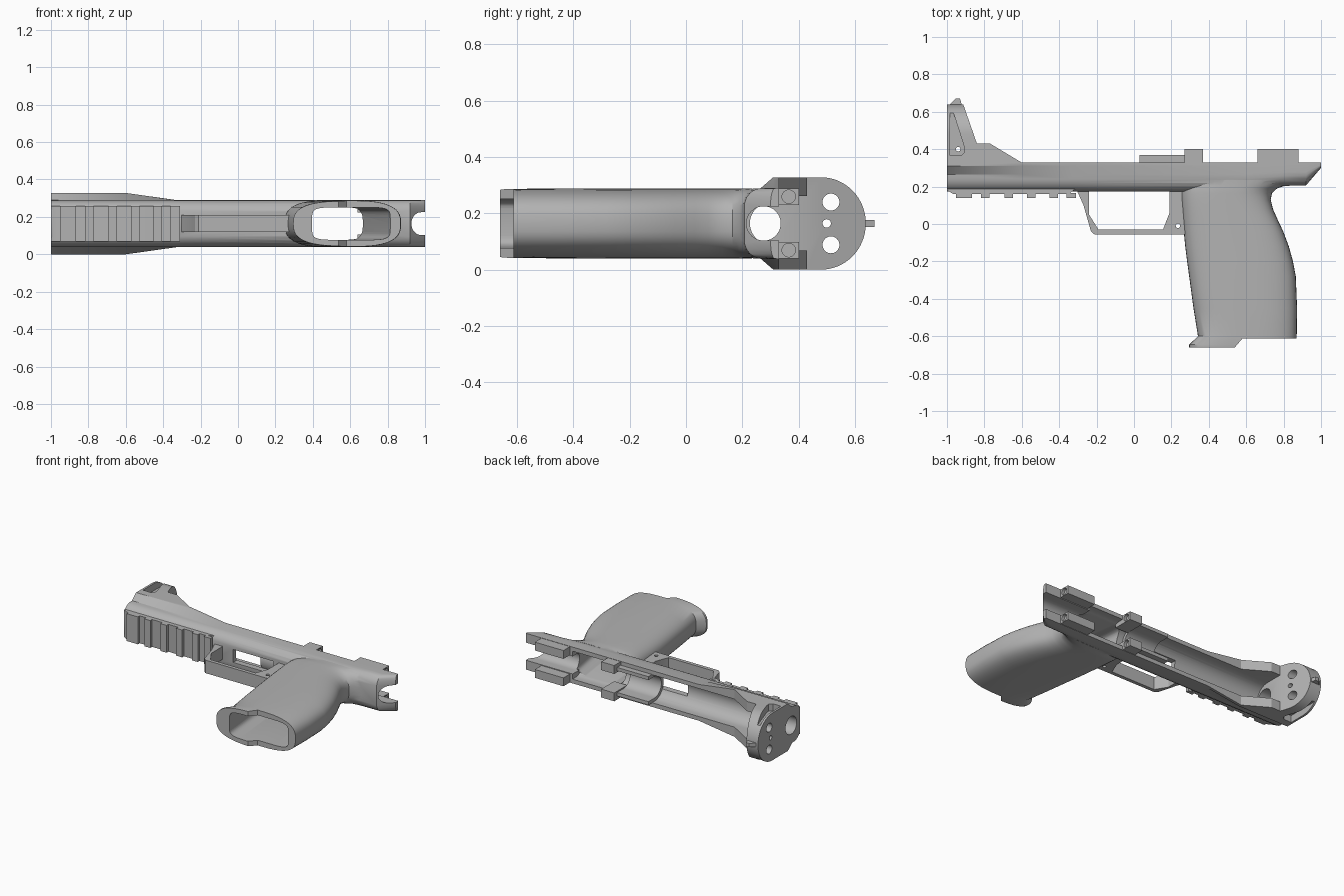
import bpy, bmesh, math

if "Cube" in bpy.data.objects:
    bpy.data.objects.remove(bpy.data.objects["Cube"])

CZ = 0.164  # mid plane of the part
grey = bpy.data.materials.new("mid grey")
grey.diffuse_color = (0.45, 0.45, 0.45, 1)
grey.use_nodes = True
grey.node_tree.nodes["Principled BSDF"].inputs["Base Color"].default_value = grey.diffuse_color


def loft(name, rings):
    """Skin a list of closed rings and cap both ends."""
    bm = bmesh.new()
    vs = [[bm.verts.new(p) for p in r] for r in rings]
    n = len(rings[0])
    for a, b in zip(vs, vs[1:]):
        for i in range(n):
            bm.faces.new((a[i], a[(i + 1) % n], b[(i + 1) % n], b[i]))
    bm.faces.new(vs[0])
    bm.faces.new(vs[-1])
    bmesh.ops.recalc_face_normals(bm, faces=bm.faces)
    me = bpy.data.meshes.new(name)
    bm.to_mesh(me)
    bm.free()
    me.materials.append(grey)
    ob = bpy.data.objects.new(name, me)
    bpy.context.collection.objects.link(ob)
    return ob


def prism_z(name, pts, z0, z1):
    return loft(name, [[(x, y, CZ + z) for x, y in pts] for z in (z0, z1)])


def prism_x(name, pts, x0, x1):
    return loft(name, [[(x, y, CZ + z) for y, z in pts] for x in (x0, x1)])


def box(name, x0, x1, y0, y1, z0, z1):
    return prism_z(name, [(x0, y0), (x1, y0), (x1, y1), (x0, y1)], z0, z1)


def circle(a, b, r, n=32):
    return [(a + r * math.cos(2 * math.pi * i / n), b + r * math.sin(2 * math.pi * i / n))
            for i in range(n)]


def slot(name, r, yc, top, x0, x1):
    """Round-bottomed channel, open upward."""
    arc = [(yc - r * math.sin(math.pi * i / 20), r * math.cos(math.pi * i / 20)) for i in range(21)]
    return prism_x(name, [(top, r)] + arc + [(top, -r)], x0, x1)


def combine(ob, tool, op):
    m = ob.modifiers.new("bool", 'BOOLEAN')
    m.operation, m.object, m.solver = op, tool, 'EXACT'
    bpy.context.view_layer.update()
    dg = bpy.context.evaluated_depsgraph_get()
    me = bpy.data.meshes.new_from_object(ob.evaluated_get(dg))
    ob.modifiers.clear()
    ob.data = me
    bpy.data.objects.remove(tool)


def cut(ob, tool):
    combine(ob, tool, 'DIFFERENCE')


def add(ob, tool):
    combine(ob, tool, 'UNION')


def oval(y, x0, x1, half, p, n=48):
    """Superellipse ring lying at height y."""
    ring = []
    for i in range(n):
        c, s = math.cos(2 * math.pi * i / n), math.sin(2 * math.pi * i / n)
        ring.append(((x0 + x1) / 2 + (x1 - x0) / 2 * math.copysign(abs(c) ** (2 / p), c), y,
                     CZ + half * math.copysign(abs(s) ** (2 / p), s)))
    return ring


# Long body: rounded underside, wider toward the front
def body_ring(x, w, b):
    half = [(0.33, w), (0.31, w), (0.265, 0.125), (0.24, 0.124), (0.22, 0.119),
            (0.2, 0.108), (0.185, 0.092), (0.175, 0.07)]
    k = (0.33 - b) / 0.155
    side = [(x, 0.33 - (0.33 - y) * k, z) for y, z in half]
    return [(a, y, CZ + z) for a, y, z in side] + [(a, y, CZ - z) for a, y, z in side[::-1]]


frame = loft("frame", [body_ring(*s) for s in (
    (-1, 0.164, 0.175), (-0.6, 0.164, 0.175), (-0.33, 0.126, 0.175), (0.6, 0.126, 0.175),
    (0.78, 0.126, 0.203), (0.92, 0.126, 0.207), (1, 0.126, 0.3))])

# Front plate: round-topped section trimmed to the sloping side outline
dome = [(0.48 + 0.159 * math.sin(math.pi * i / 32), 0.164 * math.cos(math.pi * i / 32))
        for i in range(33)]
plate = prism_x("front_plate", [(0.31, 0.164)] + dome + [(0.31, -0.164)], -1, -0.55)
combine(plate, prism_z("outline", [(-1.1, 0.25), (-1.1, 0.7), (-0.92, 0.66), (-0.84, 0.43),
                                   (-0.77, 0.43), (-0.6, 0.328), (-0.6, 0.25)], -0.3, 0.3),
        'INTERSECT')
add(frame, plate)

# Grip with flared lower lip
grip = loft("grip", [oval(y, a, b, h, 2.8) for y, a, b, h in (
    (-0.66, 0.295, 0.87, 0.12), (-0.645, 0.295, 0.87, 0.122), (-0.6, 0.342, 0.87, 0.123),
    (-0.45, 0.318, 0.872, 0.124), (-0.28, 0.295, 0.865, 0.125), (-0.2, 0.284, 0.85, 0.125),
    (-0.12, 0.274, 0.828, 0.125), (-0.04, 0.266, 0.798, 0.125), (0.03, 0.26, 0.765, 0.125),
    (0.08, 0.256, 0.743, 0.125), (0.13, 0.252, 0.731, 0.125), (0.165, 0.25, 0.738, 0.125),
    (0.19, 0.25, 0.765, 0.125), (0.205, 0.25, 0.81, 0.124), (0.235, 0.25, 0.87, 0.124))])
cut(grip, prism_z("step", [(0.53, -0.67), (0.58, -0.612), (1, -0.612), (1, -0.8), (0.53, -0.8)],
                  -0.3, 0.3))
add(frame, grip)

# Hollow interior: wide front channel, narrow rear channel, bore, grip well, floor opening
cut(frame, slot("channel", 0.097, 0.302, 0.8, -0.84, 0.64))
cut(frame, slot("rear_channel", 0.061, 0.276, 0.8, 0.63, 1.1))
cut(frame, prism_x("bore", circle(0.275, 0, 0.0615), -1.1, -0.8))
cut(frame, loft("well", [oval(-0.7, 0.4, 0.83, 0.087, 6), oval(0.26, 0.31, 0.66, 0.087, 6)]))
cut(frame, box("floor_opening", -0.16, 0.15, 0.1, 0.28, -0.045, 0.045))

# Front plate holes and side recesses
cut(frame, prism_x("centre_hole", circle(0.5, 0, 0.015, 16), -1.1, -0.7))
for s in (-1, 1):
    cut(frame, prism_x("plate_hole", circle(0.515, 0.076 * s, 0.03), -1.1, -0.7))
    cut(frame, prism_z("recess", [(-0.985, 0.625), (-0.985, 0.365), (-0.925, 0.365),
                                  (-0.905, 0.385), (-0.907, 0.41), (-0.975, 0.625)],
                       *sorted((0.115 * s, 0.3 * s))))
cut(frame, prism_z("pin_hole", circle(-0.94, 0.4, 0.012, 16), -0.3, 0.3))

# Upright lugs on both side walls, with round end sockets
for x0, x1 in ((0.27, 0.37), (0.66, 0.88)):
    for s in (-1, 1):
        lug = box("lug", x0, x1, 0.26, 0.402, *sorted((0.066 * s, 0.124 * s)))
        cut(lug, prism_x("socket", circle(0.365, 0.095 * s, 0.024, 24), x1 - 0.02, x1 + 0.1))
        lug.name = "lug_%s_%s" % ("front" if x0 < 0.5 else "rear", "left" if s > 0 else "right")

# Half sleeve inside the channel
sleeve = slot("half_sleeve", 0.099, 0.302, 0.37, 0.03, 0.27)
cut(sleeve, slot("sleeve_bore", 0.075, 0.302, 0.8, -0.1, 0.5))

# Sight blade
prism_z("sight_blade", [(-0.995, 0.6), (-0.995, 0.63), (-0.955, 0.67), (-0.93, 0.67),
                        (-0.91, 0.6)], -0.013, 0.013)

# Finger guard loop
guard = prism_z("finger_guard", [
    (-0.31, 0.19), (-0.27, 0.1), (-0.23, -0.04), (-0.212, -0.055), (0.29, -0.055), (0.29, 0.19),
    (0.19, 0.19), (0.19, 0.06), (0.155, -0.03), (-0.19, -0.03), (-0.24, 0.05), (-0.24, 0.19)],
    -0.045, 0.045)
cut(guard, prism_z("guard_hole", circle(0.235, -0.01, 0.012, 16), -0.2, 0.2))

# Accessory rail with cross teeth
prism_z("rail", [(-1, 0.198), (-1, 0.18), (-0.965, 0.16), (-0.35, 0.16), (-0.3, 0.198)],
        -0.095, 0.095)
for i, (x, h) in enumerate(((-0.91, 0.043), (-0.795, 0.023), (-0.67, 0.023), (-0.55, 0.023),
                            (-0.43, 0.023), (-0.335, 0.025))):
    prism_z("rail_tooth_%d" % i, [(x - h, 0.165), (x - h, 0.14), (x + h, 0.14), (x + h, 0.165)],
            -0.095, 0.095)

# Smooth shading with crisp edges
bpy.ops.object.select_all(action='SELECT')
bpy.context.view_layer.objects.active = frame
bpy.ops.object.shade_smooth_by_angle(angle=math.radians(30))
